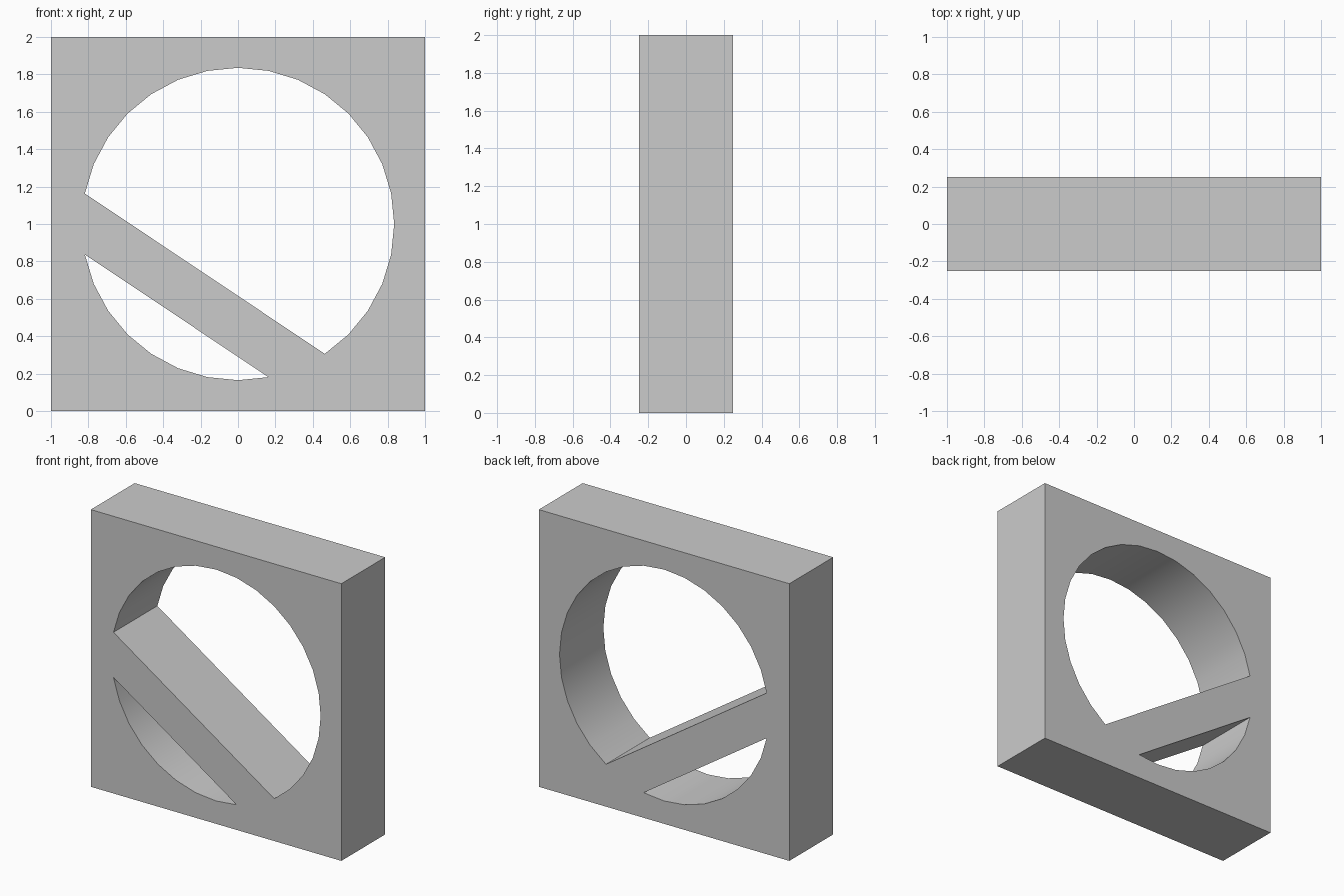
import bpy, bmesh
from math import cos, sin, pi

if "Cube" in bpy.data.objects:
    bpy.data.objects.remove(bpy.data.objects["Cube"])

R, SIDES, HALF_DEPTH = 0.835, 32, 0.25


def arc(first, last):
    """Points of the 32-sided circle between two corner numbers."""
    return [(R * cos(2 * pi * i / SIDES), 1 + R * sin(2 * pi * i / SIDES))
            for i in range(first, last + 1)]


# Square outline with two openings, leaving a diagonal bar between them
outline = [(-1, 0), (1, 0), (1, 2), (-1, 2)]
upper_opening = arc(27, 47)
lower_opening = arc(17, 25)

curve = bpy.data.curves.new("square_frame_with_bar", 'CURVE')
curve.dimensions = '2D'
curve.fill_mode = 'BOTH'
curve.extrude = HALF_DEPTH
for points in (outline, upper_opening, lower_opening):
    spline = curve.splines.new('POLY')
    spline.points.add(len(points) - 1)
    for p, (x, z) in zip(spline.points, points):
        p.co = (x, z, 0, 1)
    spline.use_cyclic_u = True

frame = bpy.data.objects.new("square_frame_with_bar", curve)
bpy.context.collection.objects.link(frame)
bpy.context.view_layer.objects.active = frame
frame.select_set(True)
frame.rotation_euler.x = pi / 2
bpy.ops.object.convert(target='MESH')
frame = bpy.context.object
bpy.ops.object.transform_apply(location=False, rotation=True, scale=False)

# Weld the caps to the walls and smooth only the round walls
bm = bmesh.new()
bm.from_mesh(frame.data)
bmesh.ops.remove_doubles(bm, verts=bm.verts, dist=0.0005)
bmesh.ops.recalc_face_normals(bm, faces=bm.faces)
bm.to_mesh(frame.data)
bm.free()
bpy.ops.object.shade_smooth_by_angle(angle=pi / 6)
